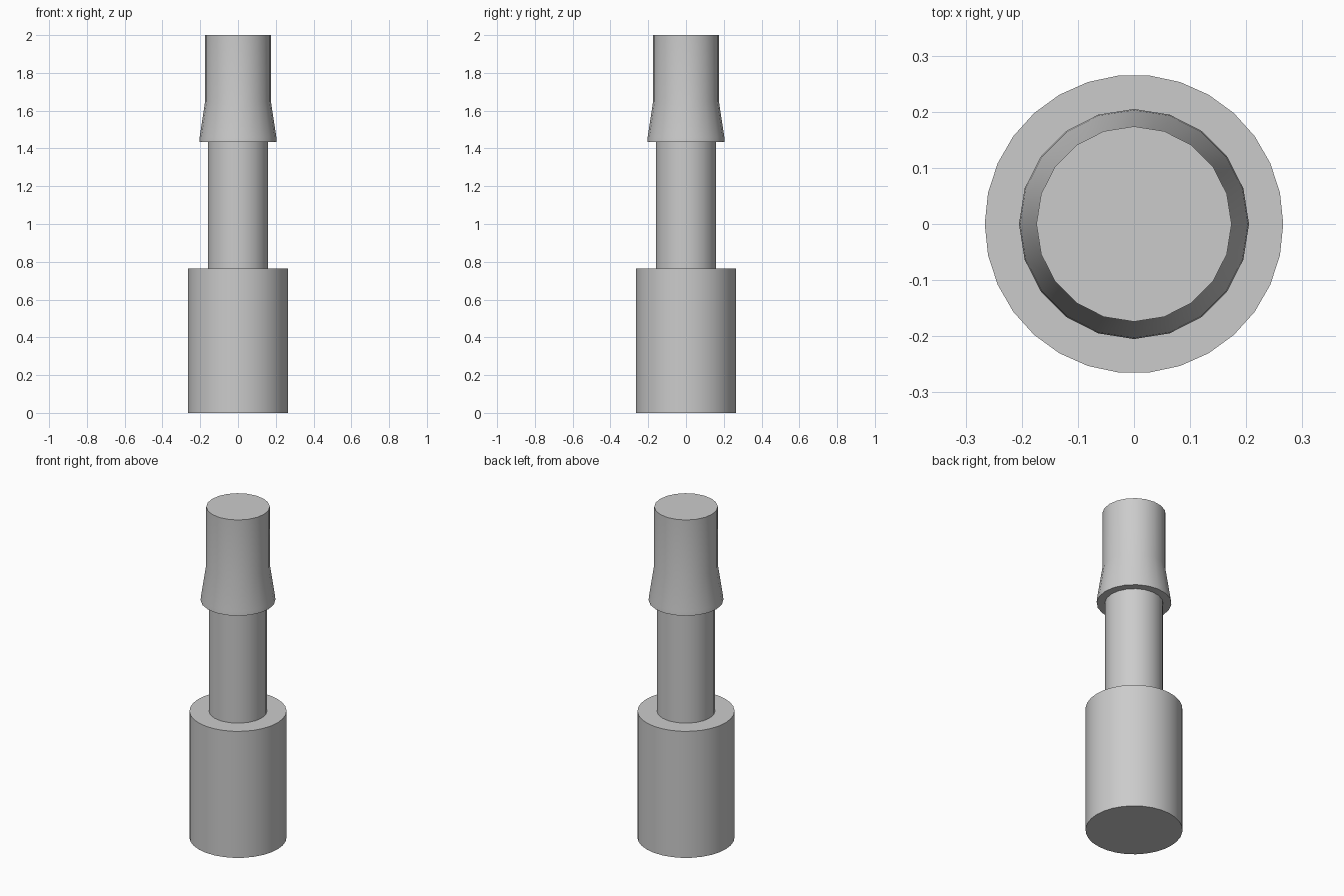
import bpy
import bmesh
from math import cos, sin, tau, radians

cube = bpy.data.objects.get("Cube")
if cube:
    bpy.data.objects.remove(cube, do_unlink=True)

# Single plain grey finish
grey = bpy.data.materials.new("plain_grey")
grey.use_nodes = True
colour = (0.6, 0.6, 0.6, 1)
grey.diffuse_color = colour
grey.node_tree.nodes["Principled BSDF"].inputs["Base Color"].default_value = colour


def turned_part(name, profile, sides):
    """Capped solid of revolution from (radius, height) pairs, bottom to top."""
    bm = bmesh.new()
    rings = [[bm.verts.new((r * cos(tau * i / sides), r * sin(tau * i / sides), z))
              for i in range(sides)] for r, z in profile]
    for low, high in zip(rings, rings[1:]):
        for i in range(sides):
            j = (i + 1) % sides
            bm.faces.new((low[i], low[j], high[j], high[i]))
    bm.faces.new(rings[0][::-1])
    bm.faces.new(rings[-1])
    mesh = bpy.data.meshes.new(name)
    bm.to_mesh(mesh)
    bm.free()
    mesh.materials.append(grey)
    part = bpy.data.objects.new(name, mesh)
    bpy.context.collection.objects.link(part)
    bpy.ops.object.select_all(action="DESELECT")
    part.select_set(True)
    bpy.context.view_layer.objects.active = part
    bpy.ops.object.shade_smooth_by_angle(angle=radians(35))


# Wide base, narrow shaft and flared head
turned_part("base", [(0.266, 0), (0.266, 0.765)], 30)
turned_part("shaft", [(0.16, 0.765), (0.16, 1.435)], 20)
turned_part("flared_head", [(0.205, 1.435), (0.203, 1.46), (0.174, 1.65), (0.174, 2)], 20)
